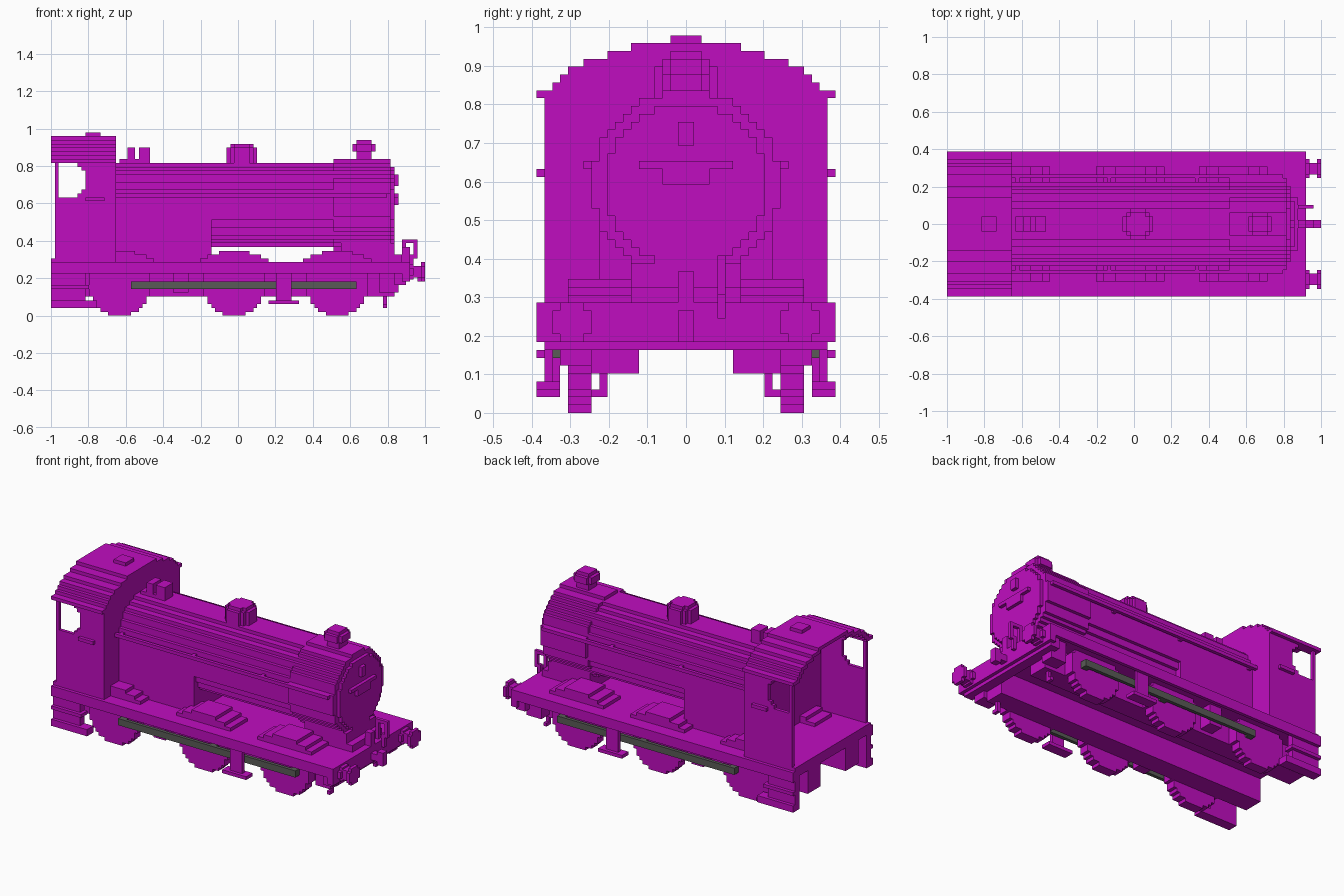
import bpy
import bmesh
import math

if "Cube" in bpy.data.objects:
    bpy.data.objects.remove(bpy.data.objects["Cube"], do_unlink=True)

# All sizes are counted in blocks along the model, which is LENGTH blocks long
LENGTH = 98
UNIT = 2 / LENGTH


def make_material(name, color):
    mat = bpy.data.materials.new(name)
    mat.use_nodes = True
    mat.diffuse_color = color
    mat.node_tree.nodes["Principled BSDF"].inputs["Base Color"].default_value = color
    return mat


magenta = make_material("magenta", (0.53, 0.004, 0.53, 1))
grey = make_material("rod grey", (0.1, 0.105, 0.095, 1))


def finish(name, bm, mat):
    """Turn block coordinates into model coordinates and link the object."""
    for vert in bm.verts:
        vert.co = (vert.co.x * UNIT - 1, vert.co.y * UNIT, vert.co.z * UNIT)
    bmesh.ops.recalc_face_normals(bm, faces=bm.faces)
    mesh = bpy.data.meshes.new(name)
    bm.to_mesh(mesh)
    bm.free()
    mesh.materials.append(mat)
    bpy.context.scene.collection.objects.link(bpy.data.objects.new(name, mesh))


def add_box(bm, x, y, z):
    verts = bmesh.ops.create_cube(bm, size=1)["verts"]
    for vert in verts:
        vert.co = [r[0] + (c + 0.5) * (r[1] - r[0]) for r, c in zip((x, y, z), vert.co)]


def box(name, x, y, z, mirror=False, mat=magenta):
    """Box from three ranges, repeated on the other side if mirrored."""
    bm = bmesh.new()
    add_box(bm, x, y, z)
    if mirror:
        add_box(bm, x, (-y[1], -y[0]), z)
    finish(name, bm, mat)


def circle_rows(radius):
    """Half widths of a blocky circle, bottom row first."""
    n = round(radius)
    offsets = [i - n + 0.5 for i in range(2 * n)]
    return [max(1, round(math.sqrt(radius ** 2 - d * d))) for d in offsets]


def stepped(name, rows, axis, span, center, base, sides=(1,)):
    """Extrude a stepped outline; rows are half widths rising from base."""
    right = []
    for i, half in enumerate(rows):
        if right and right[-1][0] == half:
            right[-1] = (half, base + i + 1)
        else:
            right += [(half, base + i), (half, base + i + 1)]
    outline = right + [(-a, b) for a, b in reversed(right)]
    place = {"x": lambda a, b, d, s: (d, a + center * s, b),
             "y": lambda a, b, d, s: (center + a, d * s, b),
             "z": lambda a, b, d, s: (center + a, b, d)}[axis]
    bm = bmesh.new()
    for s in sides:
        ends = [[bm.verts.new(place(a, b, d, s)) for a, b in outline] for d in span]
        for ring in ends:
            bm.faces.new(ring)
        for i in range(len(outline)):
            j = (i + 1) % len(outline)
            bm.faces.new((ends[0][i], ends[0][j], ends[1][j], ends[1][i]))
    finish(name, bm, magenta)


BOTH = (1, -1)
DECK = 14
AXIS = 29

# Running plate, frames and front beam
box("running_plate", (0, 94), (-19, 19), (12, DECK))
box("valance", (0, 94), (18, 19), (11, 12), True)
box("main_frame", (0, 90), (6, 12), (5, 12), True)
box("frame_front", (90, 92), (6, 18), (8, 12), True)
box("front_beam", (92, 94), (-19, 19), (9, 12))
box("front_beam_lip", (90, 93), (-18, 18), (8, 9))
box("front_bracket", (86, 91), (12, 16), (6, 12), True)
box("hanger", (32, 36), (12, 16), (6, 12), True)

# Wheels, splashers and coupling rods
for label, x, cover in (("rear", 18, (-1, 9)), ("middle", 48, (-9, 9)), ("front", 75, (-9, 9))):
    stepped(label + "_wheels", circle_rows(8), "y", (12, 15), x, 0, BOTH)
    stepped(label + "_splashers", [9, 7, 4], "y", (7, 15), x, DECK, BOTH)
    pin = x + 3
    box(label + "_crank_pins", (pin, pin + 2), (15, 17), (7, 9), True, grey)
box("coupling_rod", (21, 79), (16, 17), (7, 9), True, grey)

# Steps and guard irons
box("cab_step_plate", (0, 9), (16, 18), (2, 12), True)
box("cab_step_lower", (0, 12), (16, 19), (2, 4), True)
box("cab_step_upper", (0, 10), (16, 19), (7, 8), True)
box("middle_step_plate", (59, 63), (17, 18), (4, 12), True)
box("middle_step_board", (57, 65), (16, 19), (3, 4), True)
box("guard_iron", (87, 88), (10, 11), (2, 6), True)
box("guard_iron_foot", (87, 88), (11, 12), (2, 3), True)

# Boiler, firebox, smokebox and door
stepped("boiler", circle_rows(11.4), "x", (16, 74), 0, AXIS - 11)
box("firebox", (16, 42), (-11, 11), (DECK, AXIS + 4))
stepped("smokebox", circle_rows(12), "x", (74, 89), 0, AXIS - 12)
stepped("smokebox_door", circle_rows(10.4), "x", (89, 90), 0, AXIS - 10)
box("smokebox_saddle", (76, 90), (-7, 7), (DECK, 19))
box("saddle_foot", (88, 92), (-7, 7), (DECK, 16))
box("door_bar", (90, 91), (-6, 6), (31, 32))
box("door_handle", (90, 91), (-3, 3), (AXIS, 31))
box("door_lamp_iron", (90, 91), (-1, 1), (34, 37))
box("handrail", (17, 88), (12, 13), (31, 32), True)
for x in (18, 42, 65, 87):
    box("handrail_post", (x, x + 1), (10, 12), (31, 32), True)

# Chimney, dome and valves
for name, x, layers in (
        ("chimney", 82, ((2.4, 40, 46), (3.2, 43, 45))),
        ("dome", 50, ((4.3, 39, 44), (3.2, 44, 45)))):
    for radius, low, high in layers:
        rows = circle_rows(radius)
        stepped(name, rows, "z", (low, high), x, -len(rows) / 2)
box("valve_base", (18, 26), (-2, 2), (40, 41))
box("rear_valve", (20, 22), (-2, 2), (41, 44))
box("front_valve", (23, 26), (-2, 2), (41, 44))

# Cab walls with a window left open on each side
box("cab_floor", (0, 17), (-18, 18), (DECK, 15))
box("cab_side", (9, 17), (17, 18), (15, 40), True)
box("cab_side_lower", (1, 9), (17, 18), (15, 31), True)
box("cab_post", (1, 2), (17, 18), (31, 40), True)
for low, high in ((31, 33), (38, 40)):
    box("window_corner", (8, 9), (17, 18), (low, high), True)
for low, high in ((31, 32), (39, 40)):
    box("window_corner_step", (7, 8), (17, 18), (low, high), True)
box("cab_front", (16, 17), (-17, 17), (15, 40))
box("cab_handle", (9, 14), (18, 19), (30, 31), True)

# Arched cab roof, open at the rear
ROOF = [19, 17, 16, 15, 13, 10, 7]
stepped("cab_front_arch", [h - 1 for h in ROOF], "x", (16, 17), 0, 40)
for i, half in enumerate(ROOF):
    inner = ROOF[i + 1] - 1 if i + 1 < len(ROOF) else 0
    box("roof_strip", (0, 17), (inner, half), (40 + i, 41 + i), True)
box("roof_vent", (9, 13), (-2, 2), (47, 48))

# Buffers, coupling hook, lamp iron and brake pipe
stepped("buffer_collar", [1.5, 2.5, 2.5, 1.5], "x", (94, 95), 14.5, 9.5, BOTH)
stepped("buffer_shank", [1.5, 1.5, 1.5], "x", (95, 97), 14.5, 10, BOTH)
stepped("buffer_head", [1.5, 2.5, 2.5, 2.5, 1.5], "x", (97, LENGTH), 14.5, 9, BOTH)
box("coupling_hook", (94, 97), (-1, 1), (10, 12))
box("coupling_hook_tip", (96, LENGTH), (-1, 1), (9, 13))
box("front_lamp_iron", (92, 94), (-1, 1), (DECK, 18))
box("brake_pipe", (92, 93), (4, 5), (DECK, 20))
box("brake_pipe_top", (93, 96), (4, 5), (19, 20))
box("brake_pipe_hose", (95, 96), (4, 5), (15, 19))
box("brake_pipe_end", (94, 95), (4, 5), (12, 16))
